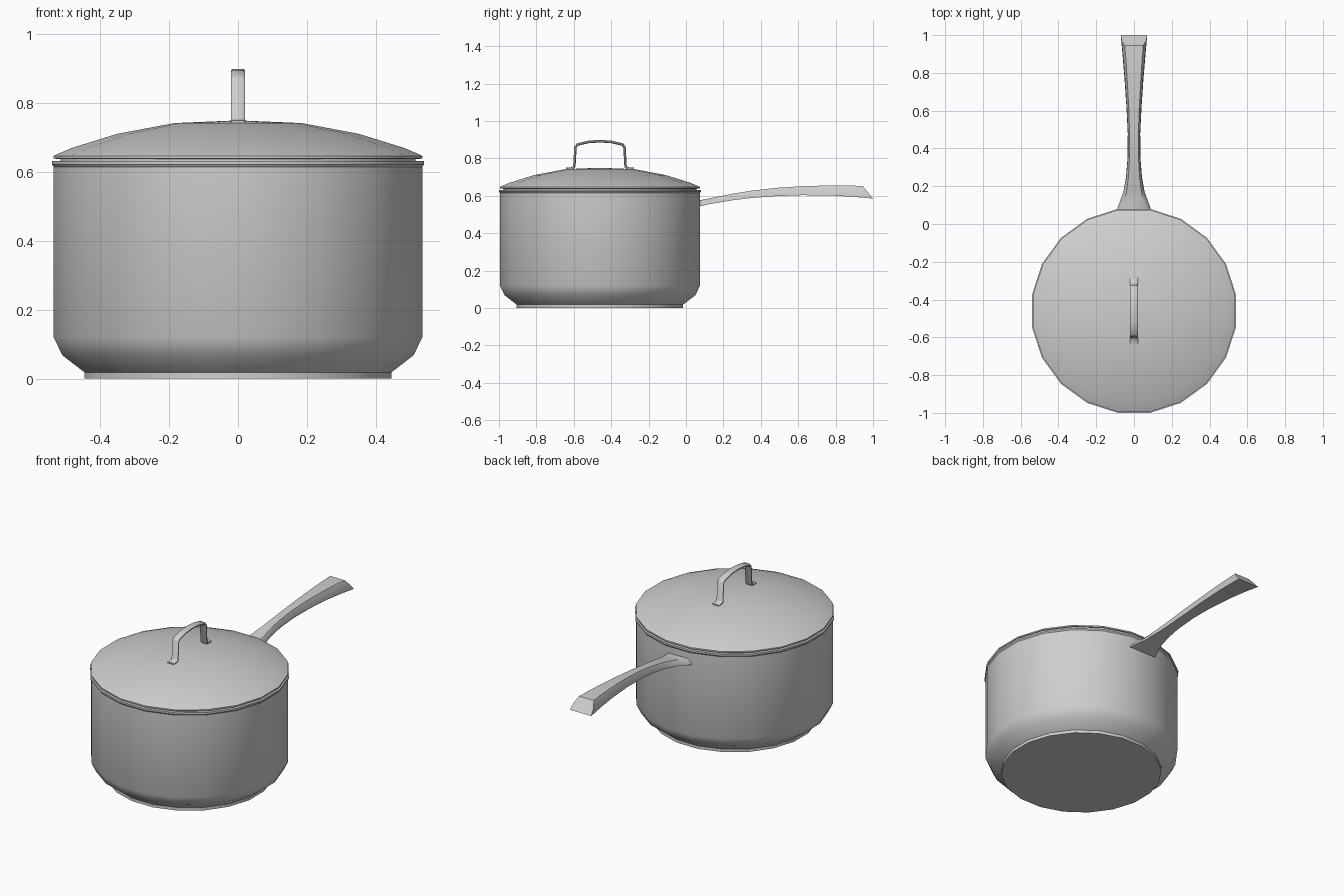
import bpy
import bmesh
import math
from mathutils import Vector

if "Cube" in bpy.data.objects:
    bpy.data.objects.remove(bpy.data.objects["Cube"], do_unlink=True)

SIDES = 20
CENTRE_Y = -0.46

steel = bpy.data.materials.new("brushed_grey_metal")
steel.use_nodes = True
GREY = (0.62, 0.62, 0.62, 1)
steel.diffuse_color = GREY
steel.node_tree.nodes["Principled BSDF"].inputs["Base Color"].default_value = GREY


def finish(name, bm, angle=35):
    """Turn a bmesh into a smooth object that keeps its sharp edges."""
    bmesh.ops.recalc_face_normals(bm, faces=bm.faces)
    mesh = bpy.data.meshes.new(name)
    bm.to_mesh(mesh)
    bm.free()
    mesh.materials.append(steel)
    mesh.shade_smooth()
    mesh.set_sharp_from_angle(angle=math.radians(angle))
    obj = bpy.data.objects.new(name, mesh)
    bpy.context.collection.objects.link(obj)
    return obj


def loft(bm, rings, cap=True):
    """Skin a list of closed rings of points."""
    loops = [[bm.verts.new(p) for p in ring] for ring in rings]
    n = len(loops[0])
    for a, b in zip(loops, loops[1:]):
        for i in range(n):
            j = (i + 1) % n
            bm.faces.new((a[i], a[j], b[j], b[i]))
    if cap:
        bm.faces.new(loops[0])
        bm.faces.new(loops[-1])
    return loops


def lathe(name, profile):
    """Turn a profile of (flat-side distance, height) about the pot axis."""
    bm = bmesh.new()
    rings = []
    for dist, z in profile:
        r = dist / math.cos(math.pi / SIDES)
        rings.append([(r * math.cos(a), CENTRE_Y + r * math.sin(a), z)
                      for a in [(i + 0.5) * math.tau / SIDES for i in range(SIDES)]])
    loft(bm, rings)
    return finish(name, bm)


# Pot: stepped base, rounded lower wall, flared rim and hollow inside
lathe("pot_body", [
    (0.445, 0), (0.445, 0.018), (0.51, 0.068), (0.535, 0.12),
    (0.535, 0.615), (0.54, 0.622), (0.54, 0.632), (0.522, 0.632),
    (0.52, 0.12), (0.43, 0.03)])

# Lid: thin rim and shallow dome
lathe("lid", [
    (0.515, 0.60), (0.515, 0.637), (0.535, 0.639), (0.535, 0.647),
    (0.527, 0.651), (0.482, 0.67), (0.35, 0.711), (0.185, 0.742), (0.02, 0.749)])

# Lid handle: bent strap with feet turned outward
half = [(-0.18, 0.743), (-0.145, 0.747), (-0.137, 0.757), (-0.131, 0.86),
        (-0.12, 0.874), (-0.06, 0.888)]
path = [Vector(p) for p in half + [(0, 0.892)] + [(-y, z) for y, z in reversed(half)]]
rings = []
for i, p in enumerate(path):
    before = (p - path[max(i - 1, 0)]).normalized()
    after = (path[min(i + 1, len(path) - 1)] - p).normalized()
    t = (before + after).normalized()
    across = Vector((-t.y, t.x)) * 0.007
    ring = []
    for x, s in ((-0.016, -1), (-0.021, -0.4), (-0.021, 0.4), (-0.016, 1),
                 (0.016, 1), (0.021, 0.4), (0.021, -0.4), (0.016, -1)):
        q = p + across * s
        ring.append((x, CENTRE_Y + q.x, q.y))
    rings.append(ring)
bm = bmesh.new()
loft(bm, rings)
finish("lid_handle", bm, 50)

# Long handle: flat underside, crowned top, slanted end
# Each station: y below, y above, z below, z above, half width
stations = [
    (0.07, 0.07, 0.543, 0.575, 0.092), (0.11, 0.11, 0.552, 0.583, 0.078),
    (0.17, 0.17, 0.563, 0.595, 0.056), (0.25, 0.25, 0.576, 0.611, 0.042),
    (0.35, 0.35, 0.588, 0.627, 0.034), (0.48, 0.48, 0.598, 0.642, 0.033),
    (0.62, 0.62, 0.603, 0.651, 0.04), (0.78, 0.76, 0.601, 0.655, 0.051),
    (0.9, 0.87, 0.594, 0.655, 0.061), (1.0, 0.945, 0.585, 0.652, 0.07)]
section = [(-1, 0), (-0.94, 0.5), (-0.7, 1), (0.7, 1), (0.94, 0.5), (1, 0)]
bm = bmesh.new()
loft(bm, [[(u * w, yb + (yt - yb) * v, zb + (zt - zb) * v) for u, v in section]
          for yb, yt, zb, zt, w in stations])
finish("long_handle", bm, 45)
